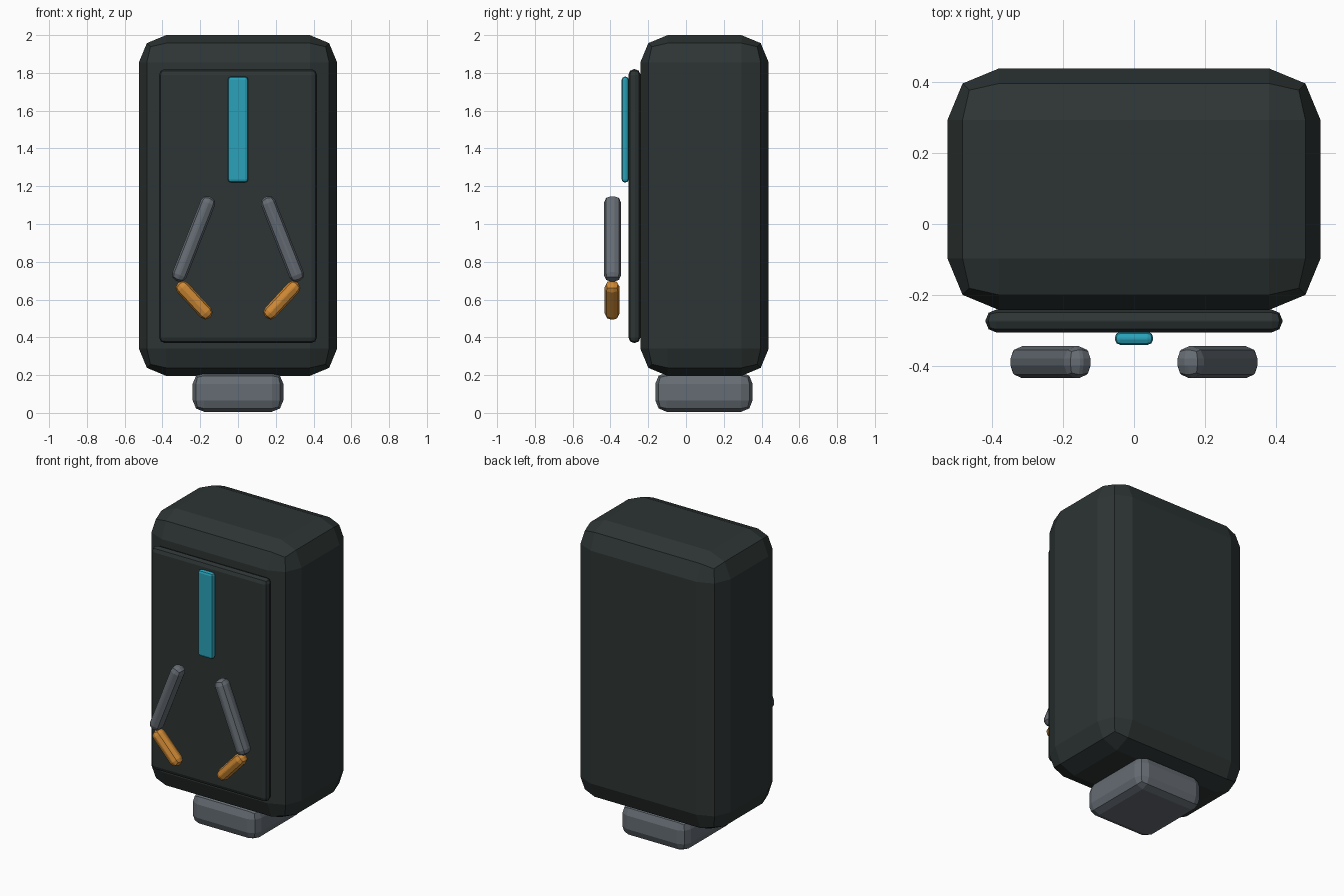
import bpy
import math

if "Cube" in bpy.data.objects:
    bpy.data.objects.remove(bpy.data.objects["Cube"])


def material(name, rgb):
    m = bpy.data.materials.new(name)
    m.diffuse_color = (*rgb, 1)
    m.use_nodes = True
    m.node_tree.nodes["Principled BSDF"].inputs["Base Color"].default_value = m.diffuse_color
    return m


DARK = material("dark casing", (0.026, 0.035, 0.034))
GREY = material("grey metal", (0.130, 0.150, 0.172))
TEAL = material("teal light", (0.023, 0.36, 0.48))
ORANGE = material("orange tip", (0.62, 0.25, 0.035))


def block(name, center, size, bevel, mat, tilt=0):
    """Box with two-step chamfered edges, tilted about the y axis."""
    bpy.ops.mesh.primitive_cube_add(size=1, location=center)
    ob = bpy.context.object
    ob.name = name
    ob.scale = size
    bpy.ops.object.transform_apply(location=False, rotation=False, scale=True)
    ob.rotation_euler.y = math.radians(tilt)
    mod = ob.modifiers.new("rounded edges", 'BEVEL')
    mod.width = bevel
    mod.segments = 2
    mod.limit_method = 'NONE'
    ob.data.materials.append(mat)
    return ob


# Casing, front panel, light strip and foot
block("casing", (0, 0.098, 1.098), (1.05, 0.68, 1.804), 0.145, DARK)
block("front_panel", (0, -0.273, 1.095), (0.836, 0.064, 1.45), 0.03, DARK)
block("light_strip", (0, -0.322, 1.50), (0.108, 0.037, 0.56), 0.016, TEAL)
block("foot", (0, 0.095, 0.11), (0.48, 0.515, 0.208), 0.06, GREY)

# Mirrored folded arms with angled tips
for side, s in (("left", -1), ("right", 1)):
    block(side + "_arm", (s * 0.235, -0.389, 0.921), (0.08, 0.09, 0.48),
          0.035, GREY, -21.5 * s)
    block(side + "_tip", (s * 0.232, -0.391, 0.597), (0.075, 0.08, 0.25),
          0.034, ORANGE, 43 * s)
